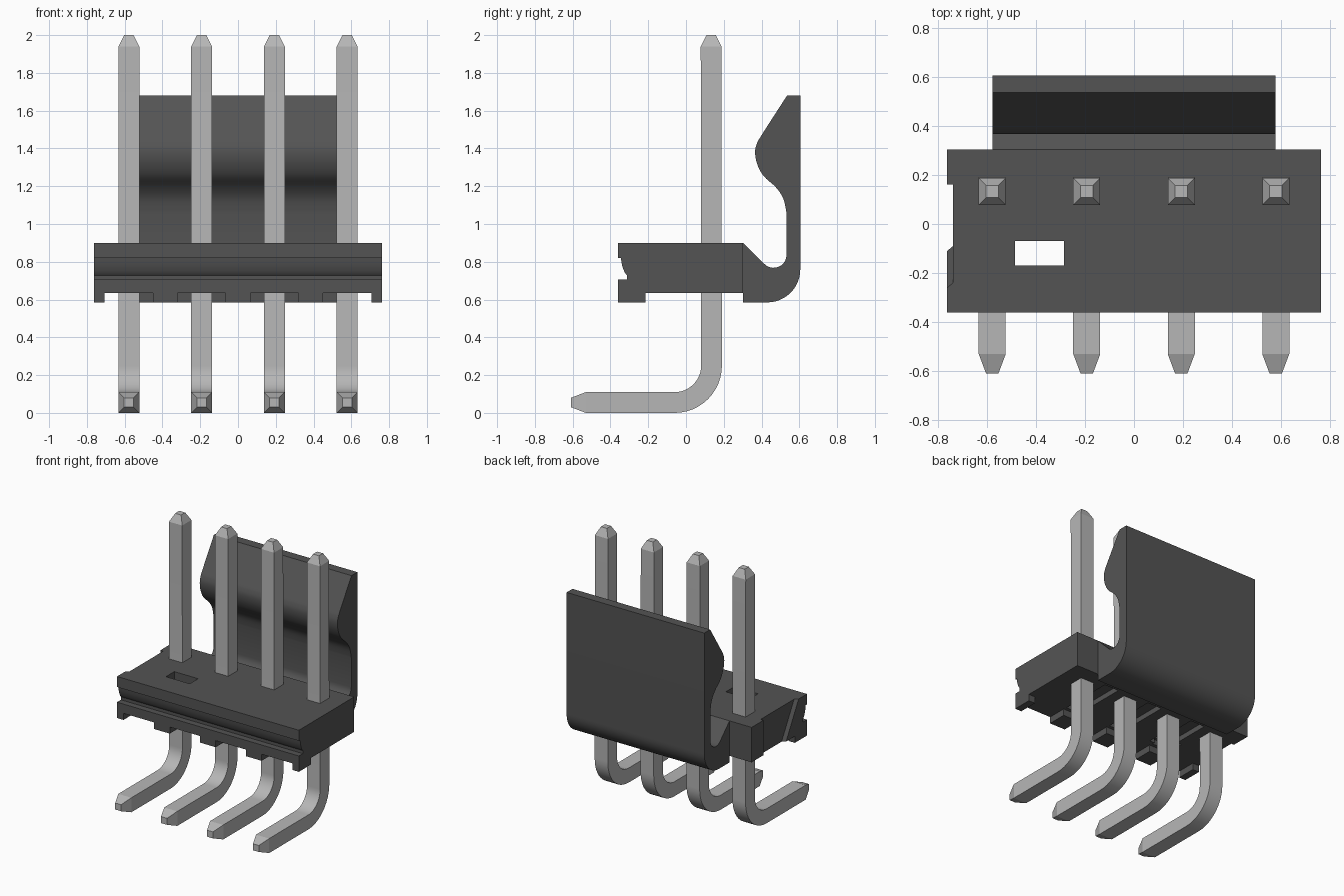
import bpy, bmesh, math
from mathutils import Vector

if "Cube" in bpy.data.objects:
    bpy.data.objects.remove(bpy.data.objects["Cube"], do_unlink=True)


def material(name, rgb):
    m = bpy.data.materials.new(name)
    m.use_nodes = True
    m.diffuse_color = (*rgb, 1)
    m.node_tree.nodes["Principled BSDF"].inputs["Base Color"].default_value = (*rgb, 1)
    return m


PLASTIC = material("dark grey plastic", (0.088, 0.088, 0.088))
METAL = material("light grey metal", (0.47, 0.47, 0.47))


def loft(name, rings, mat):
    """Closed solid through a series of matching vertex rings."""
    bm = bmesh.new()
    loops = [[bm.verts.new(p) for p in ring] for ring in rings]
    for a, b in zip(loops, loops[1:]):
        for i in range(len(a)):
            j = (i + 1) % len(a)
            bm.faces.new((a[i], a[j], b[j], b[i]))
    bm.faces.new(loops[0])
    bm.faces.new(loops[-1])
    bmesh.ops.recalc_face_normals(bm, faces=bm.faces)
    me = bpy.data.meshes.new(name)
    bm.to_mesh(me)
    bm.free()
    me.materials.append(mat)
    ob = bpy.data.objects.new(name, me)
    bpy.context.collection.objects.link(ob)
    return ob


def extrude_x(name, profile, x0, x1, mat):
    """Extrude a (y, z) profile along x."""
    return loft(name, [[(x, y, z) for y, z in profile] for x in (x0, x1)], mat)


def box(name, x0, x1, y0, y1, z0, z1):
    return extrude_x(name, [(y0, z0), (y1, z0), (y1, z1), (y0, z1)], x0, x1, PLASTIC)


def arc(cy, cz, r, a0, a1, n=10):
    angles = [math.radians(a0 + (a1 - a0) * i / n) for i in range(n + 1)]
    return [(cy + r * math.cos(a), cz + r * math.sin(a)) for a in angles]


def spline(pts, n=4):
    """Catmull-Rom curve through (y, z) points."""
    p = [Vector(q) for q in [pts[0], *pts, pts[-1]]]
    out = []
    for a, b, c, d in zip(p, p[1:], p[2:], p[3:]):
        for i in range(n):
            t = i / n
            out.append(tuple(0.5 * (2 * b + (c - a) * t + (2 * a - 5 * b + 4 * c - d) * t * t
                                    + (3 * b - a - 3 * c + d) * t ** 3)))
    return out + [pts[-1]]


def select(ob):
    bpy.ops.object.select_all(action='DESELECT')
    ob.select_set(True)
    bpy.context.view_layer.objects.active = ob


def smooth(ob, angle=30):
    select(ob)
    bpy.ops.object.shade_smooth_by_angle(angle=math.radians(angle))


def cut(ob, cutter):
    mod = ob.modifiers.new("cut", 'BOOLEAN')
    mod.operation = 'DIFFERENCE'
    mod.solver = 'EXACT'
    mod.object = cutter
    select(ob)
    bpy.ops.object.modifier_apply(modifier=mod.name)
    bpy.data.objects.remove(cutter, do_unlink=True)


PITCH = 0.385
W = 0.762                    # half width of the housing
FRONT, BACK = -0.36, 0.303   # housing depth
TOP, UNDER, FOOT = 0.90, 0.635, 0.585

# Housing block with a hollow along its front face
groove = spline([(-0.345, 0.82), (-0.338, 0.78), (-0.325, 0.745), (-0.313, 0.728)], 3)
housing = extrude_x("housing", [(BACK, UNDER), (BACK, TOP), (FRONT, TOP), (FRONT, 0.82),
                                *groove, (-0.313, 0.705), (FRONT, 0.705), (FRONT, UNDER)],
                    -W, W, PLASTIC)

# Shallow channels underneath, between the pins
for i in (-1, 0, 1):
    cut(housing, box("channel_cutter", i * PITCH - 0.06, i * PITCH + 0.06,
                     -0.19, 0.22, UNDER - 0.1, UNDER + 0.04))

# Rectangular window through the housing
cut(housing, box("window_cutter", -0.485, -0.285, -0.17, -0.07, 0.5, 1.0))

# Slanted key recess in the right end, with a chamfered front wall
def key_ring(x, shift):
    return [(x, 0.16, 0.5), (x, 0.16, 1.0),
            (x, -0.297 - shift, 1.0), (x, -0.014 - shift, 0.5)]
cut(housing, loft("key_cutter", [key_ring(-W - 0.024, 0.04), key_ring(-W + 0.024, 0)], PLASTIC))
smooth(housing)

# Feet along the front lower edge
for i, (x0, x1) in enumerate([(-W, -0.708), (-0.45, -0.32), (-0.065, 0.065),
                              (0.32, 0.45), (0.708, W)]):
    box(f"front_foot_{i + 1}", x0, x1, FRONT, -0.215, FOOT, UNDER)

# Locking latch rising behind the pins
hook = spline([(0.535, 1.68), (0.403, 1.475), (0.375, 1.425), (0.366, 1.38), (0.376, 1.32),
               (0.41, 1.255), (0.475, 1.195), (0.515, 1.135), (0.532, 1.06)])
latch = extrude_x("latch", [(BACK, FOOT), *arc(0.43, 0.76, 0.175, -90, 0, 12),
                            (0.605, 1.68), *hook,
                            *arc(0.464, 0.836, 0.068, 0, -135, 10), (BACK, TOP)],
                  -0.577, 0.577, PLASTIC)
smooth(latch)

# Square bent pins: (y, z, direction angle, scale) along the path
path = [(0.133, 2.0, 0, 0.45), (0.133, 1.94, 0, 1)]
bend = arc(-0.06, 0.25, 0.195, 0, -90, 12)
path += [(y, z, math.radians(-90 * i / 12), 1) for i, (y, z) in enumerate(bend)]
path += [(-0.53, 0.055, -math.pi / 2, 1), (-0.61, 0.055, -math.pi / 2, 0.45)]

for k in range(4):
    cx = (k - 1.5) * PITCH
    rings = []
    for y, z, a, s in path:
        h = 0.055 * s
        rings.append([(cx + sx * h, y + sy * h * math.cos(a), z + sy * h * math.sin(a))
                      for sx, sy in ((-1, -1), (1, -1), (1, 1), (-1, 1))])
    smooth(loft(f"pin_{k + 1}", rings, METAL), 20)
